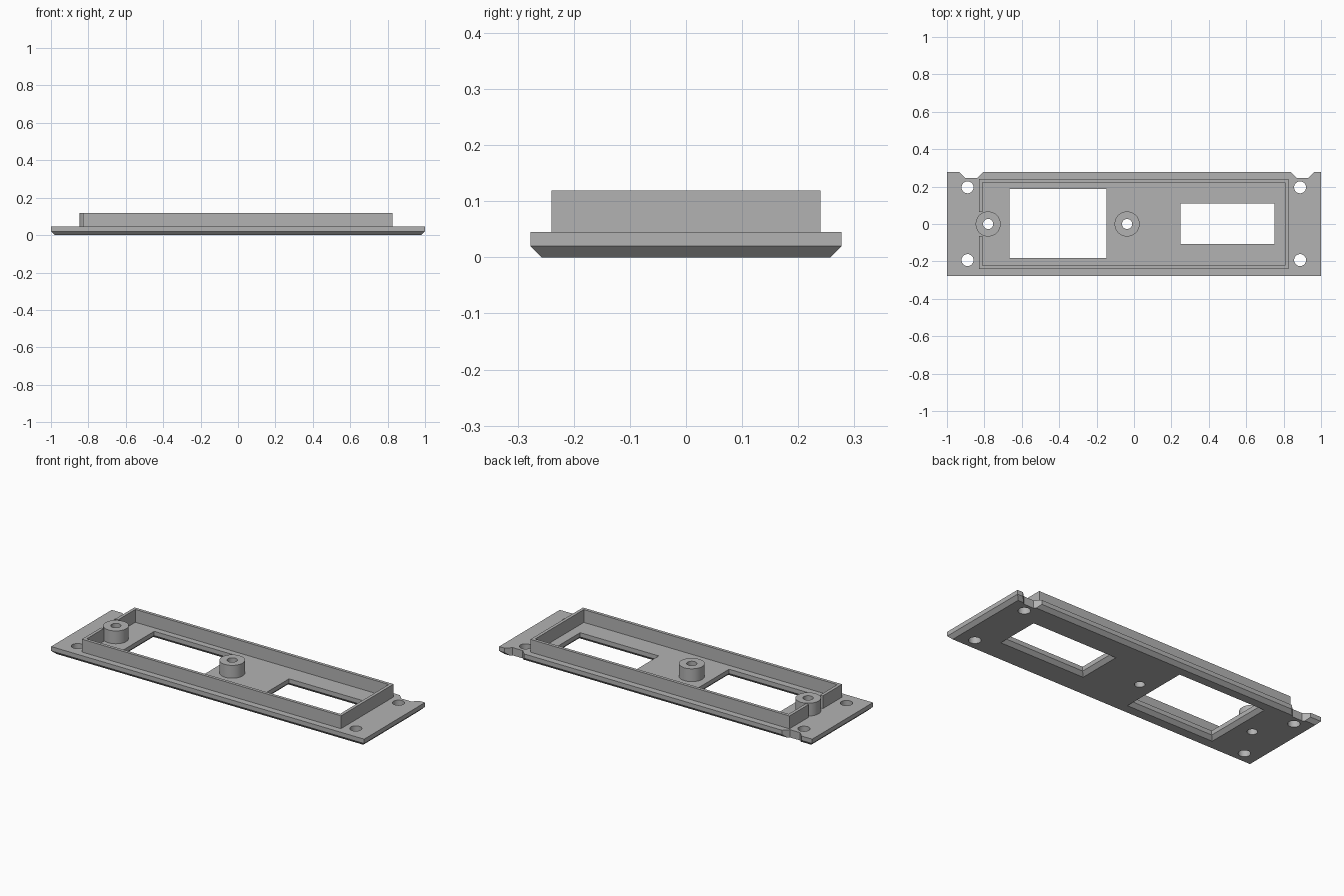
import bpy, bmesh, math

cube = bpy.data.objects.get("Cube")
if cube:
    bpy.data.objects.remove(cube, do_unlink=True)

grey = bpy.data.materials.new("plain grey")
grey.use_nodes = True
COLOUR = (0.45, 0.45, 0.45, 1)
grey.diffuse_color = COLOUR
grey.node_tree.nodes["Principled BSDF"].inputs["Base Color"].default_value = COLOUR

BASE, TOP, CHAMFER = 0.045, 0.119, 0.02


def loft(name, layers):
    """Solid through a stack of (z, outline) layers with equal point counts."""
    bm = bmesh.new()
    rings = [[bm.verts.new((x, y, z)) for x, y in pts] for z, pts in layers]
    bm.faces.new(rings[0])
    bm.faces.new(rings[-1])
    n = len(rings[0])
    for low, high in zip(rings, rings[1:]):
        for i in range(n):
            j = (i + 1) % n
            bm.faces.new((low[i], low[j], high[j], high[i]))
    bmesh.ops.recalc_face_normals(bm, faces=bm.faces)
    mesh = bpy.data.meshes.new(name)
    bm.to_mesh(mesh)
    bm.free()
    mesh.materials.append(grey)
    obj = bpy.data.objects.new(name, mesh)
    bpy.context.collection.objects.link(obj)
    return obj


def rect(x0, x1, y0, y1, grow=0):
    return [(x0 - grow, y0 - grow), (x1 + grow, y0 - grow),
            (x1 + grow, y1 + grow), (x0 - grow, y1 + grow)]


def circle(x, y, r, n=32):
    return [(x + r * math.cos(2 * math.pi * i / n),
             y + r * math.sin(2 * math.pi * i / n)) for i in range(n)]


def cut(obj, cutter):
    """Subtract the cutter for good and remove it."""
    cutter.hide_render = True
    bpy.context.view_layer.objects.active = obj
    mod = obj.modifiers.new("cut", 'BOOLEAN')
    mod.operation, mod.solver, mod.object = 'DIFFERENCE', 'EXACT', cutter
    bpy.ops.object.modifier_apply(modifier=mod.name)
    bpy.data.objects.remove(cutter, do_unlink=True)


def drill(obj, x, y, r):
    cut(obj, loft("hole_cutter", [(-0.1, circle(x, y, r)), (0.3, circle(x, y, r))]))


# Base plate with a chamfered underside
edge = (-1, 1, -0.277, 0.277)
plate = loft("base_plate", [(0, rect(*edge, -CHAMFER)), (CHAMFER, rect(*edge)),
                            (BASE, rect(*edge))])

# Windows, flared underneath
for window in ((-0.666, -0.147, -0.183, 0.187), (0.249, 0.751, -0.107, 0.11)):
    cut(plate, loft("window_cutter", [
        (-0.02, rect(*window, CHAMFER + 0.02)), (CHAMFER, rect(*window)),
        (0.1, rect(*window))]))

# Corner screw holes
for x in (-0.89, 0.888):
    for y in (-0.193, 0.196):
        drill(plate, x, y, 0.032)

# Tapered notches in the back edge
for x in (-0.87, 0.902):
    notch = [(x - 0.032, 0.247), (x + 0.032, 0.247),
             (x + 0.085, 0.3), (x - 0.085, 0.3)]
    cut(plate, loft("notch_cutter", [(-0.1, notch), (0.1, notch)]))

# Raised rim, open around the end post
x0, x1, y1, t, gap = -0.829, 0.826, 0.24, 0.018, 0.065
half = [(x0 + t, gap), (x0, gap), (x0, y1), (x1, y1)]
inner = [(x1 - t, y1 - t), (x0 + t, y1 - t)]
flip = lambda pts: [(x, -y) for x, y in reversed(pts)]
outline = half + flip(half) + flip(inner) + inner
rim = loft("raised_rim", [(BASE, outline), (TOP, outline)])

# Screw posts, drilled through the plate
posts = []
for name, x in (("end_post", -0.78), ("middle_post", -0.037)):
    ring = circle(x, 0, 0.067)
    post = loft(name, [(BASE, ring), (TOP, ring)])
    for part in (post, plate):
        drill(part, x, 0, 0.027)
    posts.append(post)

# Smooth the round walls, keep edges crisp
bpy.ops.object.select_all(action='DESELECT')
for obj in [plate] + posts:
    obj.select_set(True)
bpy.context.view_layer.objects.active = plate
bpy.ops.object.shade_smooth_by_angle(angle=math.radians(30))
